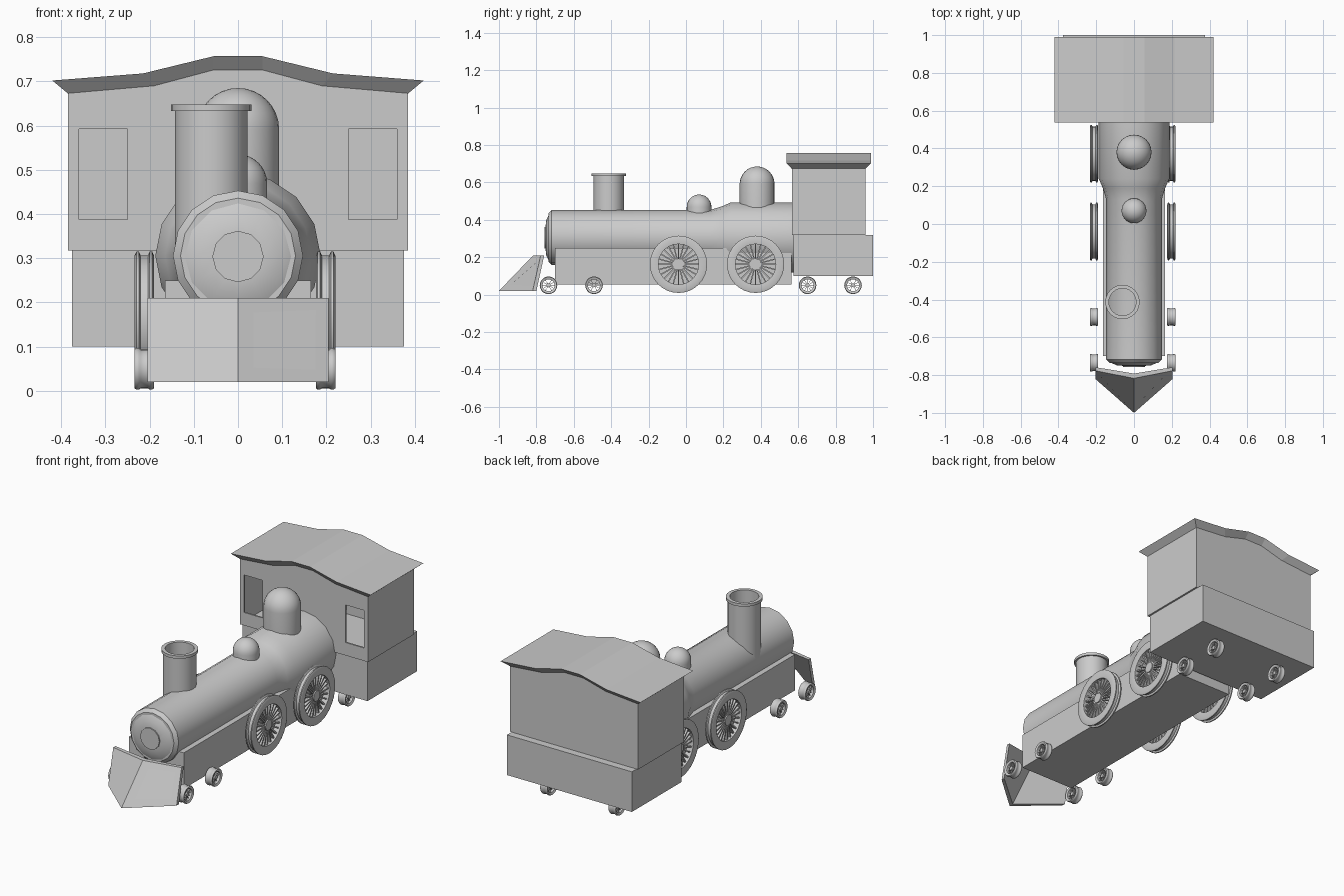
import bpy, bmesh
from math import sin, cos, pi, radians
from mathutils import Matrix, Vector

if "Cube" in bpy.data.objects:
    bpy.data.objects.remove(bpy.data.objects["Cube"])


def finish(name, bm, smooth=None):
    bmesh.ops.remove_doubles(bm, verts=bm.verts, dist=1e-5)
    bmesh.ops.recalc_face_normals(bm, faces=bm.faces)
    me = bpy.data.meshes.new(name)
    bm.to_mesh(me)
    bm.free()
    ob = bpy.data.objects.new(name, me)
    bpy.context.collection.objects.link(ob)
    bpy.ops.object.select_all(action='DESELECT')
    ob.select_set(True)
    bpy.context.view_layer.objects.active = ob
    if smooth:
        bpy.ops.object.shade_smooth_by_angle(angle=radians(smooth))
    return ob


def loft(name, rings):
    """Skin a run of equal-length closed rings and cap both ends."""
    bm = bmesh.new()
    vs = [[bm.verts.new(p) for p in ring] for ring in rings]
    n = len(vs[0])
    for a, b in zip(vs, vs[1:]):
        for i in range(n):
            j = (i + 1) % n
            bm.faces.new((a[i], a[j], b[j], b[i]))
    bm.faces.new(vs[0])
    bm.faces.new(vs[-1])
    return finish(name, bm)


def box(name, x0, x1, y0, y1, z0, z1):
    return loft(name, [[(x0, y0, z), (x1, y0, z), (x1, y1, z), (x0, y1, z)] for z in (z0, z1)])


def spin(bm, prof, segs, axis, loc, closed=False):
    """Revolve (radius, height) points about an axis."""
    def place(r, h, a):
        u, v = r * cos(a), r * sin(a)
        return Vector(loc) + Vector({'X': (h, u, v), 'Y': (u, h, v), 'Z': (u, v, h)}[axis])
    rings = [[bm.verts.new(place(r, h, 2 * pi * i / segs)) for i in range(segs)] for r, h in prof]
    pairs = list(zip(rings, rings[1:])) + ([(rings[-1], rings[0])] if closed else [])
    for a, b in pairs:
        for i in range(segs):
            j = (i + 1) % segs
            bm.faces.new((a[i], a[j], b[j], b[i]))
    bmesh.ops.remove_doubles(bm, verts=bm.verts, dist=1e-5)


def lathe(name, prof, segs, axis, loc, closed=False):
    bm = bmesh.new()
    spin(bm, prof, segs, axis, loc, closed)
    return finish(name, bm, 35)


def dome(name, y, r, base, top):
    arc = [(r * cos(t * pi / 16), top - r + r * sin(t * pi / 16)) for t in range(8)]
    lathe(name, [(0, base), (r, base)] + arc + [(0, top)], 24, 'Z', (0, y, 0))


def wheel(name, x, y, z, R, ri, hub, bars, segs):
    w = 0.022
    g = R * 0.06
    bm = bmesh.new()
    # grooved rim and hub
    spin(bm, [(ri, -w * .8), (R - g, -w), (R, -w + .004), (R, -w + .010), (R - g, -w + .014),
              (R - g, w - .014), (R, w - .010), (R, w - .004), (R - g, w), (ri, w * .8)],
         segs, 'X', (x, y, z), True)
    spin(bm, [(0, -w * .7), (hub, -w * .7), (hub, w * .7), (0, w * .7)], 12, 'X', (x, y, z))
    # each bar makes two spokes
    for i in range(bars):
        m = (Matrix.Translation((x, y, z)) @ Matrix.Rotation(pi * i / bars, 4, 'X')
             @ Matrix.Diagonal((w * .8, R * .045, ri * 2 + .004, 1)))
        bmesh.ops.create_cube(bm, size=1, matrix=m)
    finish(name, bm, 35)


# boiler with stepped rear barrel, and smokebox door
lathe("boiler", [(0, -.735), (.13, -.735), (.147, -.718), (.147, .13), (.165, .19),
                 (.187, .24), (.187, .58), (0, .58)], 16, 'Y', (0, 0, .306))
lathe("smokebox_door", [(0, -.757), (.058, -.757), (.058, -.751), (.093, -.748),
                        (.12, -.735), (0, -.73)], 12, 'Y', (0, 0, .304))

# chassis under the boiler
box("chassis", -.165, .165, -.70, .565, .055, .25)

# hollow chimney with lip
lathe("chimney", [(.082, .32), (.082, .633), (.091, .633), (.091, .648), (.072, .648), (.072, .32)],
      24, 'Z', (-.061, -.413, 0), True)

# steam domes
dome("small_dome", .07, .066, .42, .535)
dome("large_dome", .38, .093, .46, .685)

# roof outline: bottom x, bottom z, top x, top z
half = [(.385, .673, .42, .702), (.19, .690, .215, .718), (.055, .726, .055, .757)]
outline = [(-a, b, -c, d) for a, b, c, d in half] + half[::-1]
loft("cab_roof", [[(xb, .565, zb), (xb, .96, zb), (xt, .99, zt), (xt, .538, zt)]
                  for xb, zb, xt, zt in outline])

# cab walls, hollow, with two front windows
wall = [(-.385, .318)] + [(xb, zb) for xb, zb, _, _ in outline] + [(.385, .318)]
cab = loft("cab_walls", [[(x, y, z) for x, z in wall] for y in (.566, .96)])
shell = cab.modifiers.new("shell", 'SOLIDIFY')
shell.thickness = .015
shell.offset = -1
cutters = []
for s in (-1, 1):
    c = box("window_cutter", s * .305 - .055, s * .305 + .055, .5, .65, .388, .592)
    c.hide_render = True
    m = cab.modifiers.new("window", 'BOOLEAN')
    m.operation = 'DIFFERENCE'
    m.solver = 'EXACT'
    m.object = c
    cutters.append(c)
bpy.context.view_layer.objects.active = cab
for m in list(cab.modifiers):
    bpy.ops.object.modifier_apply(modifier=m.name)
for c in cutters:
    bpy.data.objects.remove(c)

# cab base
box("cab_base", -.375, .375, .575, 1.0, .10, .318)

# V-shaped plough plate
side = [(-.82, .02), (-.80, .02), (-.758, .21), (-.777, .21)]
nose = [(-1.0, .02), (-.975, .02), (-.792, .21), (-.817, .21)]
loft("pilot_plough", [[(x, y, z) for y, z in ring]
                      for x, ring in ((-.205, side), (0, nose), (.205, side))])

# wheels
for tag, x in (("left", -.212), ("right", .198)):
    for y in (-.04, .372):
        wheel("drive_wheel_" + tag, x, y, .162, .153, .108, .028, 12, 32)
    for y in (-.735, -.492, .65, .893):
        wheel("small_wheel_" + tag, x, y, .05, .047, .032, .011, 6, 20)
